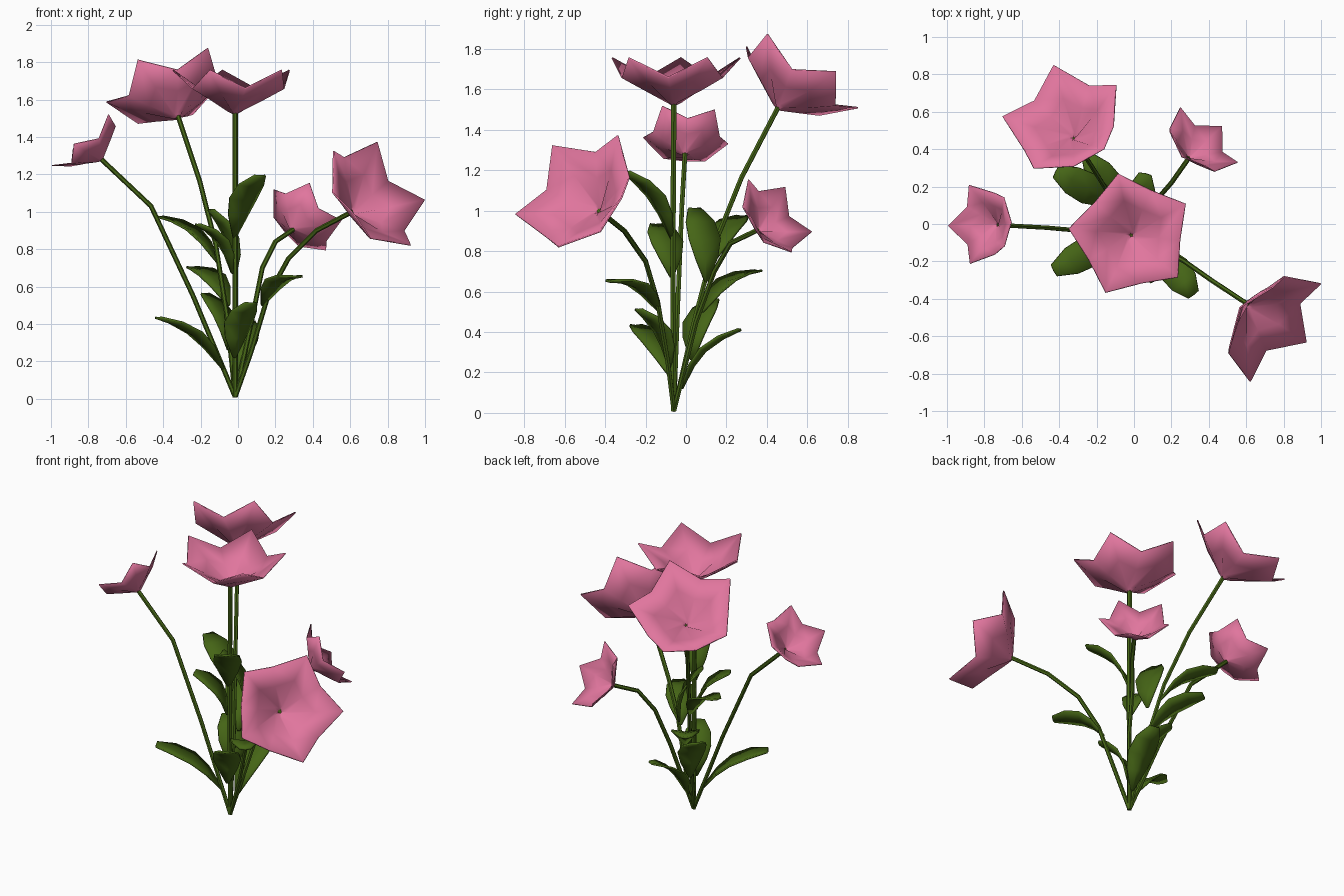
import bpy
import bmesh
import math
from mathutils import Vector

if "Cube" in bpy.data.objects:
    bpy.data.objects.remove(bpy.data.objects["Cube"])


def material(name, colour):
    mat = bpy.data.materials.new(name)
    mat.use_nodes = True
    mat.diffuse_color = (*colour, 1)
    mat.node_tree.nodes["Principled BSDF"].inputs["Base Color"].default_value = (*colour, 1)
    return mat


pink = material("petal pink", (0.75, 0.18, 0.34))
green = material("leaf green", (0.06, 0.13, 0.008))


def finish(bm, name, mat, thickness=0, angle=50):
    bmesh.ops.recalc_face_normals(bm, faces=bm.faces)
    mesh = bpy.data.meshes.new(name)
    bm.to_mesh(mesh)
    bm.free()
    obj = bpy.data.objects.new(name, mesh)
    bpy.context.collection.objects.link(obj)
    mesh.materials.append(mat)
    if thickness:
        mod = obj.modifiers.new("thickness", "SOLIDIFY")
        mod.thickness = thickness
        mod.offset = 0
    bpy.ops.object.select_all(action="DESELECT")
    obj.select_set(True)
    bpy.context.view_layer.objects.active = obj
    bpy.ops.object.shade_smooth_by_angle(angle=math.radians(angle))
    return obj


def bridge(bm, a, b, closed=True):
    n = len(a)
    for i in range(n if closed else n - 1):
        j = (i + 1) % n
        bm.faces.new((a[i], a[j], b[j], b[i]))


def flower(name, base, middle, tip, size=1.0):
    """Five-pointed bell: base to middle is its axis, tip fixes its twist."""
    base = Vector(base)
    axis = (Vector(middle) - base).normalized()
    u = Vector(tip) - base
    u = (u - axis * u.dot(axis)).normalized()
    v = axis.cross(u)
    bm = bmesh.new()
    # each ring: tip radius, tip height, valley radius, valley height
    rings = [(.04, .02, .025, .025), (.19, .12, .15, .08), (.335, .237, .262, .14)]
    previous = None
    for tip_r, tip_h, valley_r, valley_h in rings:
        ring = []
        for i in range(10):
            r, h = (valley_r, valley_h) if i % 2 else (tip_r, tip_h)
            a = math.tau * i / 10
            ring.append(bm.verts.new(base + size * (axis * h + r * (u * math.cos(a) + v * math.sin(a)))))
        if previous:
            bridge(bm, previous, ring)
        else:
            heart = bm.verts.new(base)
            for i in range(10):
                bm.faces.new((heart, ring[i], ring[(i + 1) % 10]))
        previous = ring
    finish(bm, name, pink, 0.008 * size)


def stem(name, points, radius=0.013):
    """Six-sided tube through the points."""
    pts = [Vector(p) for p in points]
    bm = bmesh.new()
    previous = None
    for i, p in enumerate(pts):
        d = (pts[min(i + 1, len(pts) - 1)] - pts[max(i - 1, 0)]).normalized()
        u = d.cross(Vector((0, 1, 0))).normalized()
        v = d.cross(u)
        ring = [bm.verts.new(p + radius * (u * math.cos(a) + v * math.sin(a)))
                for a in (math.tau * k / 6 for k in range(6))]
        if previous:
            bridge(bm, previous, ring)
        else:
            bm.faces.new(ring)
        previous = ring
    bm.faces.new(previous)
    finish(bm, name, green)


def leaf(name, base, tip, width=0.085):
    """Blunt arched blade with a shallow fold along the middle."""
    base, tip = Vector(base), Vector(tip)
    d = tip - base
    side = d.cross(Vector((0, 0, 1))).normalized()
    up = side.cross(d).normalized()
    bm = bmesh.new()
    previous = None
    for t, w in ((0, .1), (.28, .72), (.52, 1), (.78, .9), (1, .4)):
        mid = base + d * t + up * 0.05 * math.sin(math.pi * t)
        edge = up * 0.014 * w
        row = [bm.verts.new(mid - side * width * w + edge), bm.verts.new(mid),
               bm.verts.new(mid + side * width * w + edge)]
        if previous:
            bridge(bm, previous, row, closed=False)
        previous = row
    finish(bm, name, green, 0.012)


# Blooms
flower("centre_bloom", (-.015, -.06, 1.52), (-.015, -.06, 1.75), (-.085, .27, 1.755))
flower("back_bloom", (-.32, .455, 1.50), (-.384, .572, 1.691), (-.16, .40, 1.87))
flower("left_bloom", (-.725, -.005, 1.275), (-.827, .002, 1.391), (-1, -.01, 1.255), .66)
flower("front_bloom", (.60, -.425, .99), (.766, -.564, 1.118), (.53, -.67, 1.33), 1.02)
flower("small_bloom", (.285, .35, .90), (.368, .453, .982), (.385, .305, 1.165), .67)

# Stems, all rising from one root
root = (-.015, -.06, 0.01)
stem("centre_stem", [root, (-.015, -.065, .8), (-.015, -.06, 1.53)], .015)
stem("back_stem", [root, (-.06, .04, .45), (-.12, .14, .83), (-.205, .275, 1.165), (-.32, .455, 1.51)])
stem("left_stem", [root, (-.24, -.04, .55), (-.465, -.02, 1.03), (-.73, -.005, 1.28)])
stem("front_stem", [root, (.07, -.09, .25), (.16, -.14, .55), (.27, -.2, .75), (.42, -.305, .90), (.61, -.43, 1.0)])
stem("small_stem", [root, (.08, .05, .45), (.13, .14, .7), (.20, .22, .84), (.295, .355, .905)])

# Leaves, base to tip
blades = [
    ((-.08, -.06, .16), (-.43, -.25, .43)),
    ((-.02, -.08, .22), (.07, -.24, .51)),
    ((.13, -.13, .5), (.32, -.38, .65)),
    ((-.02, -.07, .86), (.12, -.30, 1.19)),
    ((-.11, .12, .73), (-.42, .28, .97)),
    ((-.03, -.07, .67), (-.22, -.15, .93)),
    ((-.05, .08, .5), (-.25, .36, .70)),
    ((-.02, .1, .65), (-.15, .04, 1.01)),
    ((-.05, .03, .26), (-.18, .14, .56)),
    ((.0, -.02, .12), (.06, .27, .41)),
]
for i, (start, end) in enumerate(blades):
    leaf(f"leaf_{i + 1}", start, end)
